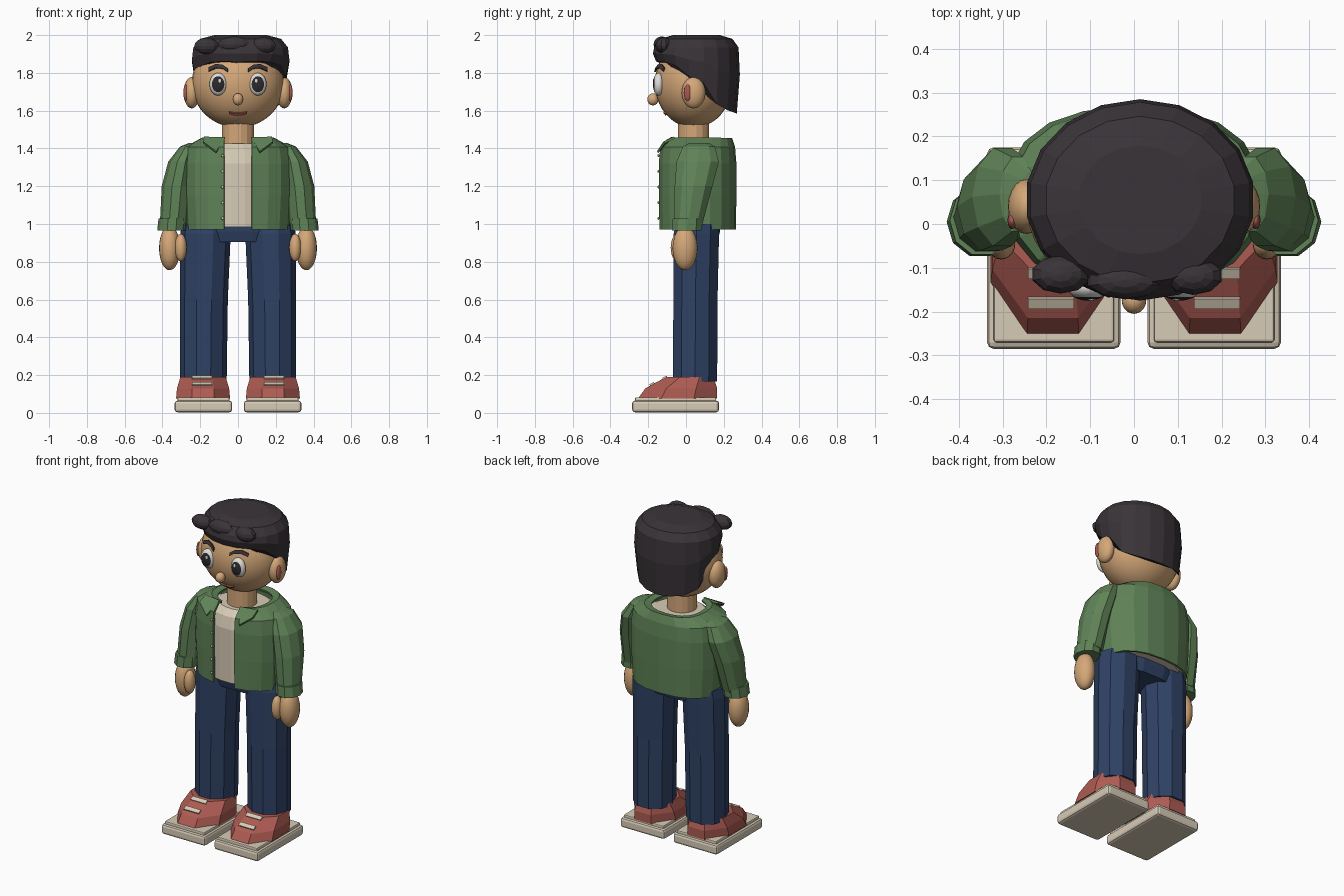
import bpy, bmesh
from math import sin, cos, pi, asin, copysign, sqrt
from mathutils import Matrix, Vector

if "Cube" in bpy.data.objects:
    bpy.data.objects.remove(bpy.data.objects["Cube"])


def mat(name, r, g, b):
    m = bpy.data.materials.new(name)
    m.diffuse_color = (r, g, b, 1)
    m.use_nodes = True
    m.node_tree.nodes["Principled BSDF"].inputs["Base Color"].default_value = m.diffuse_color
    return m


SKIN = mat("skin", .66, .39, .19)
HAIR = mat("dark_hair", .042, .034, .04)
GREEN = mat("jacket_green", .115, .225, .095)
BLUE = mat("denim_blue", .028, .054, .13)
RED = mat("shoe_red", .42, .105, .085)
CREAM = mat("cream", .68, .60, .47)
WHITE = mat("eye_white", .75, .73, .69)
BLACK = mat("pupil_dark", .025, .023, .027)


def finish(name, bm, m, mirror=False, smooth=False, solid=0):
    bmesh.ops.recalc_face_normals(bm, faces=bm.faces)
    me = bpy.data.meshes.new(name)
    for f in bm.faces:
        f.smooth = smooth
    bm.to_mesh(me)
    bm.free()
    me.materials.append(m)
    ob = bpy.data.objects.new(name, me)
    bpy.context.collection.objects.link(ob)
    if solid:
        mod = ob.modifiers.new("thickness", 'SOLIDIFY')
        mod.thickness, mod.offset = solid, 0
    if mirror:
        ob.modifiers.new("mirror", 'MIRROR').use_clip = False
    return ob


def skin_rings(name, rings, m, closed=True, **kw):
    """Join successive point rings with quads; cap the ends when closed."""
    bm = bmesh.new()
    vs = [[bm.verts.new(p) for p in r] for r in rings]
    n = len(vs[0])
    for a, b in zip(vs, vs[1:]):
        for i in range(n if closed else n - 1):
            j = (i + 1) % n
            bm.faces.new((a[i], a[j], b[j], b[i]))
    if closed:
        bm.faces.new(vs[0][::-1])
        bm.faces.new(vs[-1])
    return finish(name, bm, m, **kw)


def loft(name, sections, m, n=12, **kw):
    """Sections are (cx, cy, z, half width, half depth)."""
    k = 1 / cos(pi / n)
    rings = [[(cx + rx * k * sin((i + .5) * 2 * pi / n), cy - ry * k * cos((i + .5) * 2 * pi / n), z)
              for i in range(n)] for cx, cy, z, rx, ry in sections]
    return skin_rings(name, rings, m, **kw)


def ball(name, c, r, m, seg=20, rings=12, axis='Z', mirror=False, smooth=True):
    bm = bmesh.new()
    bmesh.ops.create_uvsphere(bm, u_segments=seg, v_segments=rings, radius=1)
    if axis == 'Y':
        bmesh.ops.rotate(bm, verts=bm.verts, matrix=Matrix.Rotation(pi / 2, 3, 'X'))
    for v in bm.verts:
        v.co = Vector((c[i] + v.co[i] * r[i] for i in range(3)))
    return finish(name, bm, m, mirror, smooth)


def box(name, c, s, m, bevel=0, mirror=True, tilt=0):
    bm = bmesh.new()
    bmesh.ops.create_cube(bm, size=1)
    for v in bm.verts:
        v.co = Vector(v.co[i] * s[i] for i in range(3))
    if bevel:
        bmesh.ops.bevel(bm, geom=bm.edges[:], offset=bevel, segments=2, profile=.5, affect='EDGES')
    bmesh.ops.transform(bm, verts=bm.verts, matrix=Matrix.Translation(c) @ Matrix.Rotation(tilt, 4, 'X'))
    return finish(name, bm, m, mirror)


# Shoes
box("shoe_sole", (.183, -.055, .034), (.305, .46, .062), CREAM, .015)
box("shoe_welt", (.183, -.055, .065), (.275, .43, .034), CREAM, .006)
loft("shoe_upper", [(.185, -.045, .075, .143, .21), (.185, -.025, .13, .138, .19),
                    (.185, .02, .19, .12, .125)], RED, n=8, mirror=True)
for y, z in ((-.112, .187), (-.18, .153)):
    box("shoe_lace", (.19, y, z), (.105, .026, .009), CREAM, tilt=.5)

# Trousers
loft("trouser_leg", [(.183, .048, .165, .117, .117), (.18, .05, .6, .12, .117),
                     (.172, .055, .95, .127, .12), (.17, .06, 1.0, .12, .115)], BLUE, n=10, mirror=True)
loft("hips", [(0, .06, .905, .26, .105), (0, .06, .96, .28, .12), (0, .06, 1.08, .25, .13)], BLUE, n=12)

# Shirt
loft("shirt", [(0, .06, .985, .24, .182), (0, .06, 1.32, .24, .184),
               (0, .065, 1.39, .22, .172), (0, .06, 1.425, .15, .13)], CREAM, n=20)

# Open jacket body
HALF_GAP, POW, STEPS = .072, .82, 18


def jacket_ring(rx, ry, cy, z):
    a0 = asin((HALF_GAP / rx) ** (1 / POW))
    pts = []
    for i in range(STEPS + 1):
        a = a0 + (2 * pi - 2 * a0) * i / STEPS
        s, c = sin(a), cos(a)
        pts.append((rx * copysign(abs(s) ** POW, s), cy - ry * copysign(abs(c) ** POW, c), z))
    return pts


skin_rings("jacket_body", [jacket_ring(*r) for r in (
    (.27, .197, .06, .97), (.282, .2, .06, 1.15), (.285, .2, .06, 1.32),
    (.272, .193, .06, 1.405), (.19, .165, .075, 1.45), (.155, .135, .07, 1.442))],
    GREEN, closed=False, solid=.014)

# Collar flaps
bm = bmesh.new()
bm.faces.new([bm.verts.new(p) for p in ((.07, -.075, 1.455), (.18, -.06, 1.458),
                                        (.185, -.115, 1.432), (.115, -.15, 1.38))])
finish("collar_flap", bm, GREEN, mirror=True, solid=.012)

# Buttons
for i in range(5):
    ball("button", (-.082, -.146, 1.03 + i * .083), (.008, .005, .008), CREAM, 8, 6)

# Sleeves and cuffs
loft("sleeve", [(.342, .012, 1.0, .068, .075), (.325, .04, 1.2, .075, .1),
                (.3, .062, 1.33, .066, .112), (.265, .068, 1.41, .04, .085),
                (.235, .07, 1.43, .02, .05)], GREEN, n=10, mirror=True)
loft("cuff", [(.352, .005, .965, .072, .078), (.347, .008, 1.03, .07, .078)], GREEN, n=10, mirror=True)

# Hands
ball("hand", (.362, -.005, .872), (.056, .066, .117), SKIN, mirror=True)
ball("thumb", (.303, -.045, .875), (.032, .036, .073), SKIN, mirror=True)

# Neck and head
loft("neck", [(0, .04, 1.38, .085, .082), (0, .04, 1.57, .085, .082)], SKIN, n=16)
HC, HR = (0, .04, 1.745), (.245, .205, .235)
ball("head", HC, HR, SKIN, 32, 20)
ball("nose", (0, -.175, 1.66), (.028, .03, .032), SKIN)
ball("ear", (.245, .04, 1.695), (.043, .063, .083), SKIN, mirror=True)
ball("inner_ear", (.278, .008, 1.695), (.011, .02, .045), RED, 12, 8, mirror=True)

# Eyes, with the front cap of each ball coloured as the pupil
eye = ball("eye", (.105, -.145, 1.74), (.046, .03, .06), WHITE, 24, 12, 'Y', True)
eye.data.materials.append(BLACK)
for p in eye.data.polygons:
    x, y, z = p.center
    if y < -.145 and ((x - .105) / .046) ** 2 + ((z - 1.74) / .06) ** 2 < .46:
        p.material_index = 1
ball("eye_highlight", (.097, -.172, 1.757), (.009, .004, .012), WHITE, 10, 6, mirror=True)


def face_strip(name, pts, width, lift, m, mirror):
    """Thin strip following x, z points laid on the head surface."""
    def on_head(x, z):
        d = 1 - (x / HR[0]) ** 2 - ((z - HC[2]) / HR[2]) ** 2
        return (x, HC[1] - HR[1] * sqrt(max(d, 0)) - lift, z)
    rows = [[on_head(x, z + s * width / 2) for x, z in pts] for s in (-1, 1)]
    skin_rings(name, rows, m, closed=False, mirror=mirror, solid=.009)


face_strip("eyebrow", [(.055, 1.815), (.08, 1.832), (.115, 1.836), (.155, 1.818)], .02, .012, HAIR, True)
face_strip("mouth", [(-.048, 1.59), (-.02, 1.582), (.02, 1.582), (.048, 1.59)], .011, .003, RED, False)

# Hair cap: its lower edge drops from the forehead to the nape
EDGE = ((-.3, 1.87), (-.08, 1.855), (0, 1.785), (.09, 1.755), (.18, 1.62), (.3, 1.58))


def hairline(y):
    for (a, za), (b, zb) in zip(EDGE, EDGE[1:]):
        if y <= b:
            return za + (zb - za) * (y - a) / (b - a)
    return EDGE[-1][1]


rings = []
for scale, t, top in ((.93, 0, 1.93), (1, .6, 1.93), (.97, 1, 1.935), (.83, 1, 1.98), (.54, 1, 2.0)):
    ring = []
    for i in range(18):
        a = 2 * pi * i / 18
        x, y = .262 * sin(a), -.23 * cos(a)
        zb = hairline(.055 + y)
        ring.append((.014 + x * scale, .055 + y * scale, zb + (top - zb) * t))
    rings.append(ring)
skin_rings("hair_cap", rings, HAIR)

# Front curls
for x, y, z, r in ((-.167, -.115, 1.942, .068), (-.02, -.128, 1.95, .09), (.135, -.118, 1.945, .068)):
    ball("hair_curl", (x, y, z), (r, .044, .043), HAIR, 10, 8, smooth=False)
